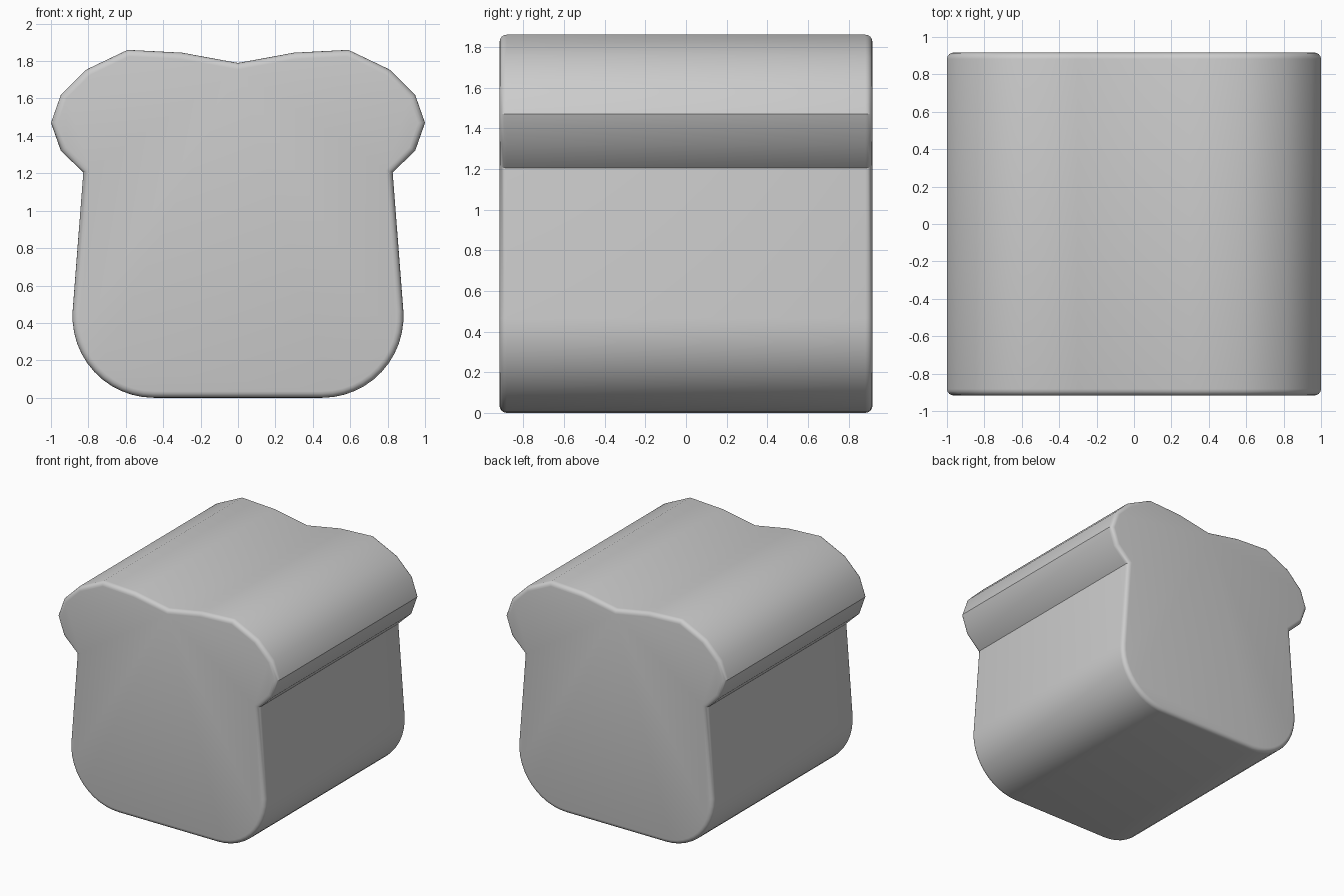
import bpy, bmesh, math

if "Cube" in bpy.data.objects:
    bpy.data.objects.remove(bpy.data.objects["Cube"])

HALF_DEPTH = 0.917

# Right half of the loaf outline, from the dip in the crown down to the base
half = [(0, 1.79), (0.30, 1.845), (0.59, 1.86), (0.81, 1.755), (0.947, 1.62),
        (1.0, 1.47), (0.947, 1.32), (0.827, 1.205)]
# Rounded bottom corner
for i in range(13):
    a = math.radians(4 - 94 * i / 12)
    half.append((0.45 + 0.435 * math.cos(a), 0.435 + 0.435 * math.sin(a)))
outline = half + [(-x, z) for x, z in reversed(half[1:])]

# Extrude the outline along the depth
bm = bmesh.new()
front = bm.faces.new([bm.verts.new((x, -HALF_DEPTH, z)) for x, z in outline])
ret = bmesh.ops.extrude_face_region(bm, geom=[front], use_keep_orig=True)
for v in ret["geom"]:
    if isinstance(v, bmesh.types.BMVert):
        v.co.y = HALF_DEPTH
bmesh.ops.recalc_face_normals(bm, faces=bm.faces[:])

# Soften the rims of both end faces
rims = [e for e in bm.edges if abs(e.verts[0].co.y - e.verts[1].co.y) < 1e-4]
bmesh.ops.bevel(bm, geom=rims, offset=0.035, offset_type='OFFSET',
                segments=4, profile=0.5, affect='EDGES')
bmesh.ops.recalc_face_normals(bm, faces=bm.faces[:])

mesh = bpy.data.meshes.new("bread_loaf")
bm.to_mesh(mesh)
bm.free()
loaf = bpy.data.objects.new("bread_loaf", mesh)
bpy.context.collection.objects.link(loaf)
bpy.context.view_layer.objects.active = loaf
loaf.select_set(True)
bpy.ops.object.shade_smooth_by_angle(angle=math.radians(32))
